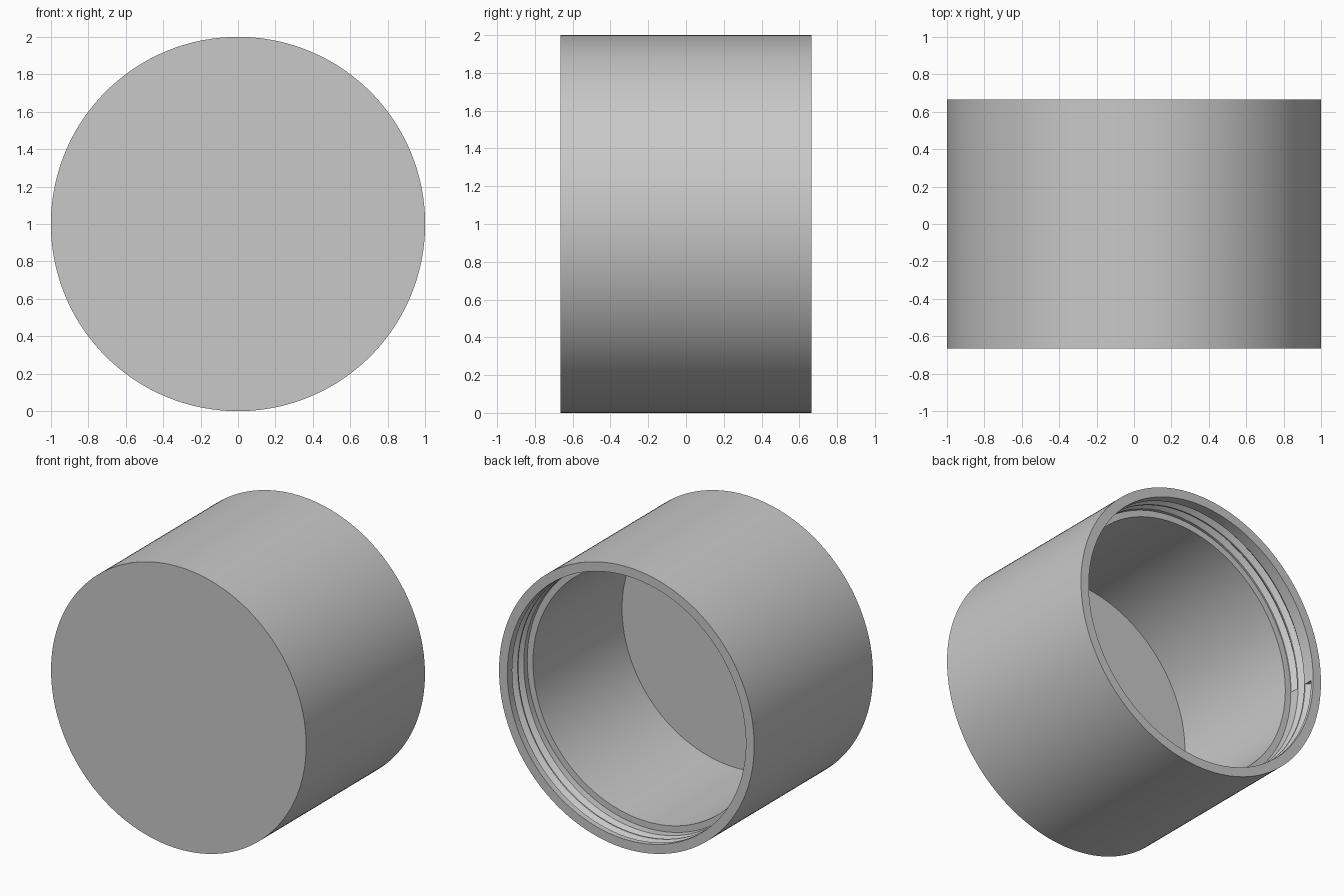
import bpy, bmesh, math

cube = bpy.data.objects.get("Cube")
if cube:
    bpy.data.objects.remove(cube, do_unlink=True)

# Main dimensions
HALF = 0.665          # half the depth along y
OUTER, NECK, BORE = 1.0, 0.935, 0.89
FLOOR_Y, SHELF_Y = -0.555, 0.442
PITCH, GROOVE_W, GROOVE_H, TURNS = 0.07, 0.06, 0.03, 2
SEGMENTS = 192


def thread_points(t):
    """Groove edge, root and edge for each turn, t running 0 to 1 round the neck."""
    pts = []
    for turn in range(TURNS):
        y = HALF - 0.02 - PITCH * (turn + t)
        pts += [(NECK, y), (NECK + GROOVE_H, y - GROOVE_W / 2), (NECK, y - GROOVE_W)]
    return pts


def profile(t):
    """Half section of the cap, from the outer front centre to the inner floor centre."""
    return ([(0, -HALF), (OUTER, -HALF), (OUTER, HALF), (NECK, HALF)]
            + thread_points(t)
            + [(NECK, SHELF_Y), (BORE, SHELF_Y), (BORE, FLOOR_Y), (0, FLOOR_Y)])


# Threaded cap: the section is swept round y while the groove sinks with the angle
bm = bmesh.new()
columns = []
for i in range(SEGMENTS + 1):
    t = i / SEGMENTS
    a = math.tau * t
    columns.append([bm.verts.new((-r * math.cos(a), y, 1 - r * math.sin(a)))
                    for r, y in profile(t)])
last = len(columns[0]) - 1
for c, d in zip(columns, columns[1:]):
    for j in range(last):
        if j == 0:
            bm.faces.new((c[0], c[1], d[1]))
        elif j == last - 1:
            bm.faces.new((c[j], c[last], d[j]))
        else:
            bm.faces.new((c[j], c[j + 1], d[j + 1], d[j]))

# End walls where the groove starts and runs out
bm.faces.new(columns[0][4:7])
bm.faces.new(columns[-1][last - 6:last - 3])
bmesh.ops.remove_doubles(bm, verts=bm.verts, dist=0.00005)
bmesh.ops.recalc_face_normals(bm, faces=bm.faces)

mesh = bpy.data.meshes.new("threaded_cap")
bm.to_mesh(mesh)
bm.free()
cap = bpy.data.objects.new("threaded_cap", mesh)
bpy.context.collection.objects.link(cap)

# Plain grey material
grey = bpy.data.materials.new("light_grey")
grey.use_nodes = True
colour = (0.58, 0.58, 0.58, 1)
grey.diffuse_color = colour
grey.node_tree.nodes["Principled BSDF"].inputs["Base Color"].default_value = colour
mesh.materials.append(grey)

bpy.ops.object.select_all(action='DESELECT')
cap.select_set(True)
bpy.context.view_layer.objects.active = cap
bpy.ops.object.shade_smooth_by_angle(angle=math.radians(30))
